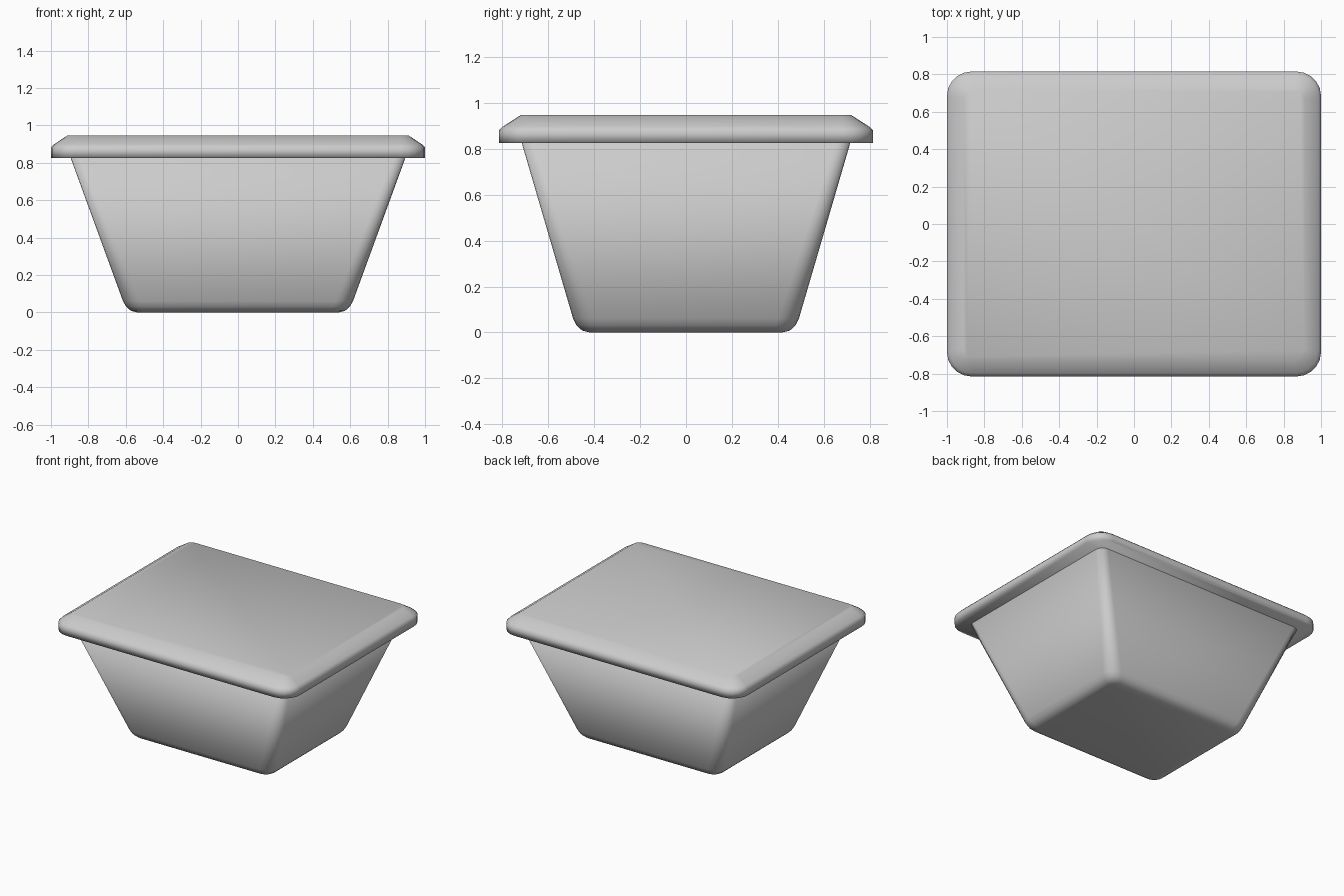
import bpy
import bmesh
from math import cos, sin, pi

cube = bpy.data.objects.get("Cube")
if cube:
    bpy.data.objects.remove(cube)

# Single grey finish
grey = bpy.data.materials.new("light grey")
grey.use_nodes = True
colour = (0.6, 0.6, 0.6, 1)
grey.diffuse_color = colour
grey.node_tree.nodes["Principled BSDF"].inputs["Base Color"].default_value = colour


def rounded_rect(hx, hy, r, steps=5):
    """Outline of a rectangle with rounded corners, counter-clockwise."""
    points = []
    for i, (sx, sy) in enumerate([(1, 1), (-1, 1), (-1, -1), (1, -1)]):
        for k in range(steps + 1):
            a = (i + k / steps) * pi / 2
            points.append((sx * (hx - r) + r * cos(a), sy * (hy - r) + r * sin(a)))
    return points


def loft(name, sections):
    """Closed solid through (half x, half y, corner radius, z) sections."""
    bm = bmesh.new()
    rings = [[bm.verts.new((x, y, z)) for x, y in rounded_rect(hx, hy, r)]
             for hx, hy, r, z in sections]
    for low, high in zip(rings, rings[1:]):
        for i in range(len(low)):
            j = (i + 1) % len(low)
            bm.faces.new((low[i], low[j], high[j], high[i]))
    bm.faces.new(rings[0][::-1])
    bm.faces.new(rings[-1])
    for face in bm.faces:
        face.smooth = True
    mesh = bpy.data.meshes.new(name)
    bm.to_mesh(mesh)
    bm.free()
    mesh.materials.append(grey)
    obj = bpy.data.objects.new(name, mesh)
    bpy.context.collection.objects.link(obj)
    return obj


# Tapered tub with a rounded base
loft("tub", [
    (0.54, 0.42, 0.05, 0.0),
    (0.572, 0.452, 0.07, 0.008),
    (0.597, 0.477, 0.085, 0.03),
    (0.615, 0.492, 0.09, 0.06),
    (0.90, 0.72, 0.06, 0.84),
])

# Overhanging lid with a sloped upper edge
loft("lid", [
    (1.0, 0.815, 0.13, 0.826),
    (1.0, 0.815, 0.13, 0.882),
    (0.985, 0.797, 0.12, 0.898),
    (0.91, 0.72, 0.05, 0.947),
])
